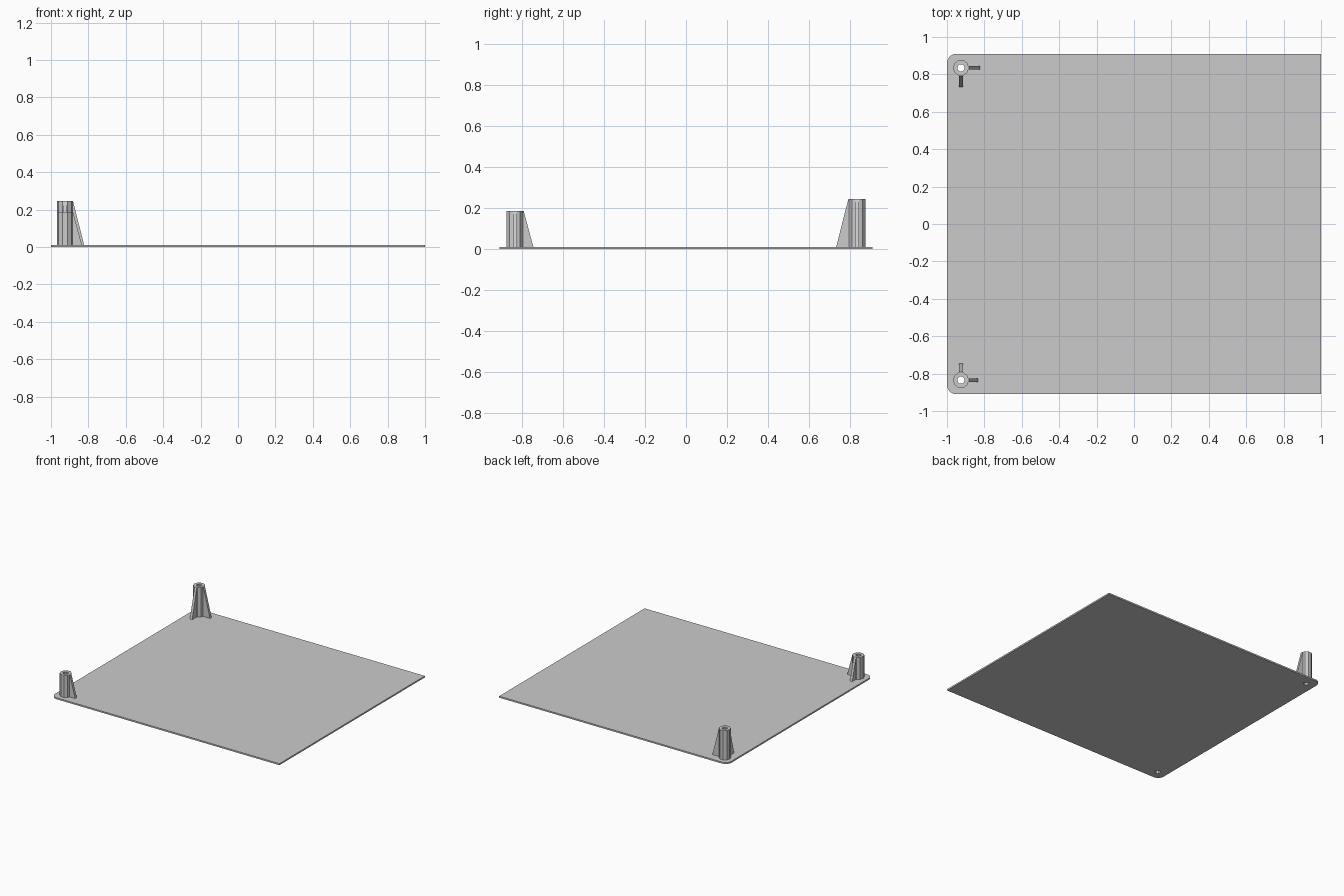
import bpy, bmesh
from math import sin, cos, pi, radians
from mathutils import Matrix, Vector

cube = bpy.data.objects.get("Cube")
if cube:
    bpy.data.objects.remove(cube)

grey = bpy.data.materials.new("plain_grey")
grey.use_nodes = True
colour = (0.6, 0.6, 0.6, 1)
grey.diffuse_color = colour
grey.node_tree.nodes["Principled BSDF"].inputs["Base Color"].default_value = colour

THICK = 0.012
POST_R, HOLE_R = 0.043, 0.02
POST_X, POST_Y = -0.925, 0.835


def arc(cx, cy, r, start, end, n):
    angles = [radians(start + (end - start) * i / n) for i in range(n + 1)]
    return [(cx + r * cos(a), cy + r * sin(a)) for a in angles]


def ring(cx, cy, r, n=10):
    return arc(cx, cy, r, 0, 360, n)[:-1]


def prism(name, loops, z0, z1, matrix=None):
    """Solid with the given outline and hole loops, raised from z0 to z1."""
    bm = bmesh.new()
    edges = []
    for loop in loops:
        vs = [bm.verts.new((x, y, z0)) for x, y in loop]
        edges += [bm.edges.new((v, vs[i - 1])) for i, v in enumerate(vs)]
    bmesh.ops.triangle_fill(bm, edges=edges, use_beauty=True, normal=(0, 0, 1))
    bmesh.ops.dissolve_limit(bm, angle_limit=0.01, verts=[], edges=bm.edges[:]) if len(loops) == 1 else None
    top = bmesh.ops.extrude_face_region(bm, geom=bm.faces[:], use_keep_orig=True)["geom"]
    verts = [g for g in top if isinstance(g, bmesh.types.BMVert)]
    bmesh.ops.translate(bm, verts=verts, vec=(0, 0, z1 - z0))
    if matrix:
        bm.transform(matrix)
    bmesh.ops.recalc_face_normals(bm, faces=bm.faces[:])
    mesh = bpy.data.meshes.new(name)
    bm.to_mesh(mesh)
    bm.free()
    mesh.materials.append(grey)
    obj = bpy.data.objects.new(name, mesh)
    bpy.context.collection.objects.link(obj)
    return obj


# Base plate: left corners square, right corners rounded, two screw holes
outline = [(1, -0.91), (1, 0.91)]
outline += arc(-0.95, 0.86, 0.05, 90, 180, 6) + arc(-0.95, -0.86, 0.05, 180, 270, 6)
holes = [ring(POST_X, s * POST_Y, HOLE_R) for s in (1, -1)]
prism("base_plate", [outline] + holes, 0, THICK)

# Hollow screw posts, each with two tapering ribs pointing inwards
for label, side, height, reach in (("back", 1, 0.245, 0.102), ("front", -1, 0.187, 0.09)):
    y = side * POST_Y
    prism(label + "_post", [ring(POST_X, y, POST_R), ring(POST_X, y, HOLE_R)], THICK, height)
    profile = [(0.034, THICK), (reach, THICK), (POST_R, height), (0.034, height)]
    for rib, angle in (("side", 0), ("inner", -side * pi / 2)):
        place = (Matrix.Translation(Vector((POST_X, y, 0)))
                 @ Matrix.Rotation(angle, 4, "Z") @ Matrix.Rotation(pi / 2, 4, "X"))
        prism(f"{label}_{rib}_rib", [profile], -0.01, 0.01, place)
